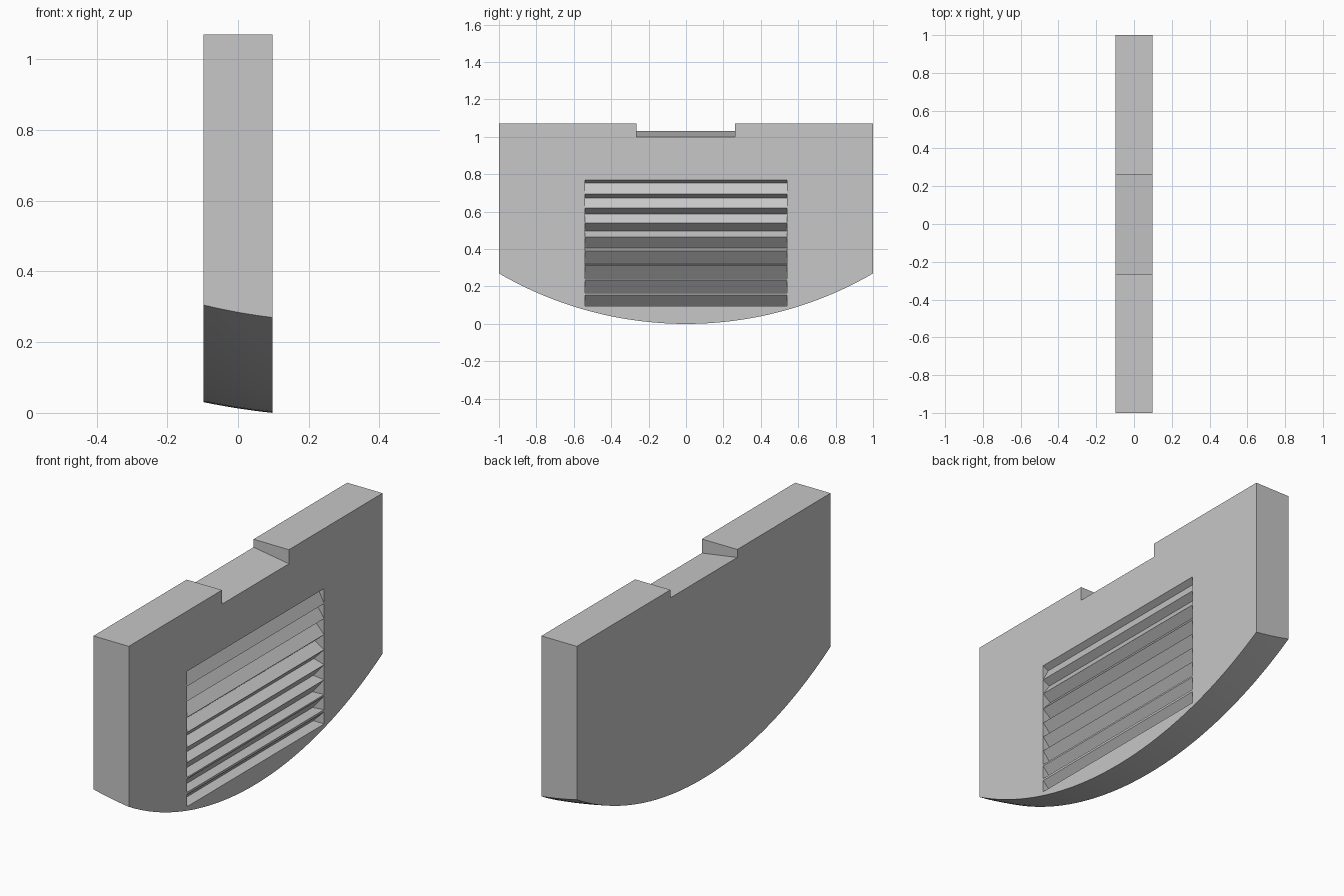
import bpy
import bmesh
from math import sqrt, radians

default = bpy.data.objects.get("Cube")
if default:
    bpy.data.objects.remove(default, do_unlink=True)

HALF_X, TOP = 0.0975, 1.07
RADIUS, OFFSET = 2.0, 0.3075          # sphere that shapes the underside
CENTRE_Z = sqrt(RADIUS ** 2 - (OFFSET - HALF_X) ** 2)
SEGMENTS, SLICES = 48, 6

grey = bpy.data.materials.new("plain grey")
grey.use_nodes = True
grey.diffuse_color = (0.57, 0.57, 0.57, 1)
grey.node_tree.nodes["Principled BSDF"].inputs["Base Color"].default_value = grey.diffuse_color


def finish(bm, name):
    bmesh.ops.recalc_face_normals(bm, faces=bm.faces)
    mesh = bpy.data.meshes.new(name)
    bm.to_mesh(mesh)
    bm.free()
    mesh.materials.append(grey)
    obj = bpy.data.objects.new(name, mesh)
    bpy.context.collection.objects.link(obj)
    return obj


def prism(name, profile, y0, y1):
    """Extrude an (x, z) profile along y."""
    bm = bmesh.new()
    face = bm.faces.new([bm.verts.new((x, y0, z)) for x, z in profile])
    out = bmesh.ops.extrude_face_region(bm, geom=[face])["geom"]
    moved = [v for v in out if isinstance(v, bmesh.types.BMVert)]
    bmesh.ops.translate(bm, verts=moved, vec=(0, y1 - y0, 0))
    return finish(bm, name)


def underside(x, y):
    return CENTRE_Z - sqrt(RADIUS ** 2 - (x - OFFSET) ** 2 - y ** 2)


# Slab with flat sides and a spherical underside, built as slices along x
bm = bmesh.new()
rings = []
for i in range(SLICES + 1):
    x = HALF_X * (2 * i / SLICES - 1)
    ys = [2 * j / SEGMENTS - 1 for j in range(SEGMENTS + 1)]
    points = [(x, y, underside(x, y)) for y in ys] + [(x, 1, TOP), (x, -1, TOP)]
    rings.append([bm.verts.new(p) for p in points])
for a, b in zip(rings, rings[1:]):
    for j in range(len(a)):
        k = (j + 1) % len(a)
        bm.faces.new((a[j], a[k], b[k], b[j]))
bm.faces.new(rings[0])
bm.faces.new(rings[-1])
bmesh.ops.dissolve_limit(bm, angle_limit=radians(0.01), verts=bm.verts, edges=bm.edges)
body = finish(bm, "slab_body")

# Sloping notch in the top edge
notch = prism("notch_cutter", [(-0.2, 1.046), (0.2, 0.984), (0.2, 1.3), (-0.2, 1.3)],
              -0.265, 0.262)

# Louvre grooves: ridge height, groove root height, depth, lower lip height
grooves = [
    (0.77, 0.754, 0.030, 0.695), (0.695, 0.674, 0.037, 0.62),
    (0.62, 0.588, 0.044, 0.54), (0.54, 0.497, 0.050, 0.465),
    (0.465, 0.406, 0.056, 0.39), (0.39, 0.321, 0.060, 0.315),
    (0.315, 0.239, 0.063, 0.241), (0.233, 0.160, 0.063, 0.166),
    (0.155, 0.095, 0.060, 0.095),
]
face_x = HALF_X - 0.0004
profile = []
for ridge, root, depth, lip in grooves:
    for point in ((face_x, ridge), (face_x - depth, root), (face_x, lip)):
        if not profile or point != profile[-1]:
            profile.append(point)
profile += [(0.2, grooves[-1][3]), (0.2, grooves[0][0])]
louvres = prism("louvre_cutter", profile, -0.54, 0.54)

# Cut both shapes out of the slab, then drop the cutters
bpy.context.view_layer.objects.active = body
for cutter in (notch, louvres):
    cutter.hide_render = True
    mod = body.modifiers.new(cutter.name, "BOOLEAN")
    mod.operation = "DIFFERENCE"
    mod.solver = "EXACT"
    mod.object = cutter
    bpy.ops.object.modifier_apply(modifier=mod.name)
    bpy.data.objects.remove(cutter, do_unlink=True)

bpy.ops.object.select_all(action="DESELECT")
body.select_set(True)
bpy.ops.object.shade_smooth_by_angle(angle=radians(12))
